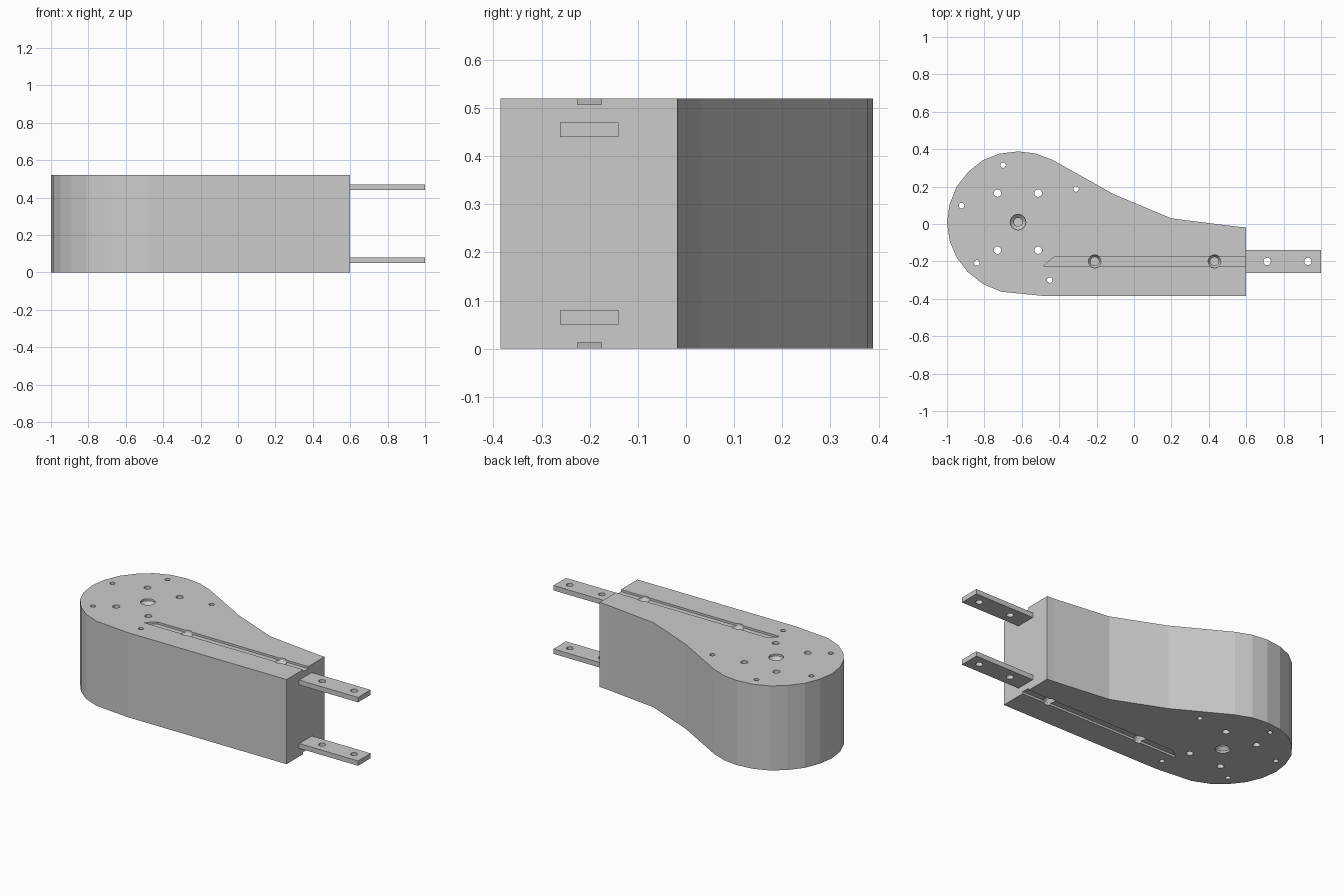
import bpy, bmesh
from math import cos, sin, pi

if "Cube" in bpy.data.objects:
    bpy.data.objects.remove(bpy.data.objects["Cube"])

H = 0.52


def loft(name, rings):
    """Solid through a stack of rings of equal point count."""
    bm = bmesh.new()
    vs = [[bm.verts.new(p) for p in r] for r in rings]
    n = len(vs[0])
    for a, b in zip(vs, vs[1:]):
        for i in range(n):
            j = (i + 1) % n
            bm.faces.new((a[i], a[j], b[j], b[i]))
    bm.faces.new(vs[0][::-1])
    bm.faces.new(vs[-1])
    bmesh.ops.recalc_face_normals(bm, faces=bm.faces)
    me = bpy.data.meshes.new(name)
    bm.to_mesh(me)
    bm.free()
    ob = bpy.data.objects.new(name, me)
    bpy.context.collection.objects.link(ob)
    return ob


def prism(name, outline, z0, z1):
    return loft(name, [[(x, y, z) for x, y in outline] for z in (z0, z1)])


def turned(name, x, y, profile, n=16):
    return loft(name, [[(x + r * cos(2 * pi * i / n), y + r * sin(2 * pi * i / n), z)
                        for i in range(n)] for r, z in profile])


def cut(target, cutter):
    m = target.modifiers.new("cut", 'BOOLEAN')
    m.object = cutter
    m.operation = 'DIFFERENCE'
    m.solver = 'EXACT'
    bpy.context.view_layer.objects.active = target
    bpy.ops.object.modifier_apply(modifier=m.name)
    bpy.data.objects.remove(cutter, do_unlink=True)


# Teardrop body
outline = [(-0.62, 0.388), (-0.72, 0.376), (-0.81, 0.34), (-0.885, 0.28), (-0.948, 0.2),
           (-0.986, 0.105), (-1.0, 0.01), (-0.986, -0.09), (-0.948, -0.18), (-0.89, -0.255),
           (-0.81, -0.32), (-0.71, -0.362), (-0.48, -0.385), (0.6, -0.385), (0.6, -0.018),
           (0.55, -0.014), (0.2, 0.03), (-0.11, 0.16), (-0.43, 0.34), (-0.525, 0.377)]
body = prism("body", outline, 0, H)

# Through holes: inner square pattern and outer ring
medium = [(x, y) for x in (-0.73, -0.512) for y in (0.165, -0.14)]
small = [(-0.70, 0.315), (-0.31, 0.187), (-0.922, 0.098), (-0.84, -0.208), (-0.45, -0.30)]
for pts, r in ((medium, 0.02), (small, 0.015)):
    for x, y in pts:
        cut(body, turned("hole_cutter", x, y, [(r, -0.1), (r, H + 0.1)]))

# Shallow guide grooves and countersunk blind holes, top and bottom
groove = [(-0.485, -0.225), (0.7, -0.225), (0.7, -0.175), (-0.425, -0.175)]
for face, s in ((H, 1), (0, -1)):
    cut(body, prism("groove_cutter", groove, face - s * 0.013, face + s * 0.05))
    for x, y, r in ((-0.62, 0.01, 0.042), (-0.21, -0.2, 0.035), (0.43, -0.2, 0.035)):
        prof = [(0.023, -0.09), (0.023, -0.03), (r, -0.012), (r, 0.03)]
        cut(body, turned("sink_cutter", x, y, [(q, face + s * z) for q, z in prof]))

# Mounting tabs with two holes each
for name, z in (("lower_tab", 0.05), ("upper_tab", 0.44)):
    tab = prism(name, [(0.6, -0.262), (1.0, -0.262), (1.0, -0.14), (0.6, -0.14)], z, z + 0.03)
    for x in (0.712, 0.93):
        cut(tab, turned("hole_cutter", x, -0.2, [(0.02, z - 0.1), (0.02, z + 0.1)]))
